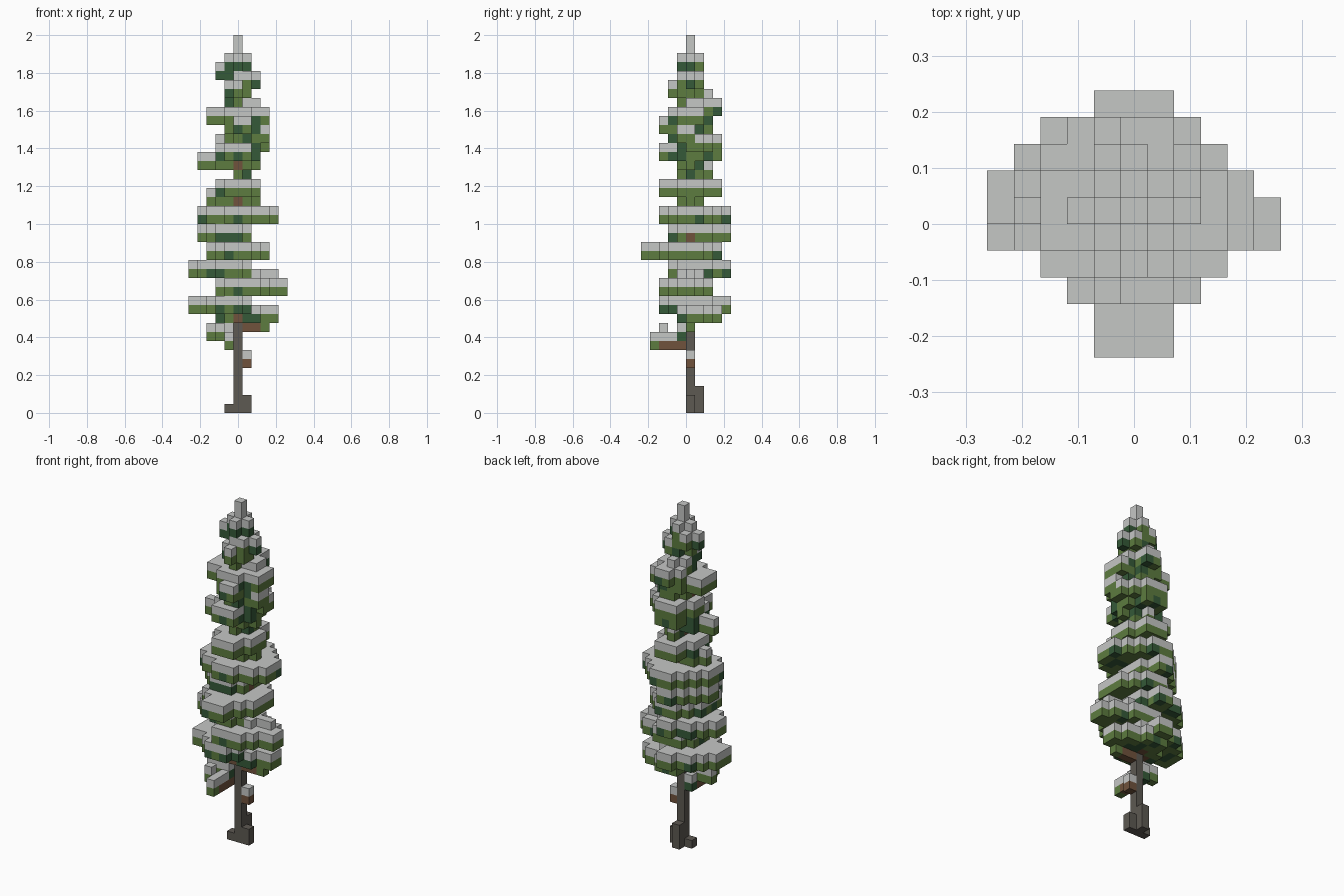
import bpy
import random
from mathutils import Vector

random.seed(4)
if "Cube" in bpy.data.objects:
    bpy.data.objects.remove(bpy.data.objects["Cube"], do_unlink=True)

HEIGHT = 42
UNIT = 2 / HEIGHT


def material(name, colour):
    mat = bpy.data.materials.new(name)
    mat.use_nodes = True
    rgba = (*colour, 1)
    mat.diffuse_color = rgba
    mat.node_tree.nodes["Principled BSDF"].inputs["Base Color"].default_value = rgba
    return mat


PALETTE = {
    "snow": material("snow grey white", (0.56, 0.57, 0.56)),
    "light": material("light needle green", (0.11, 0.20, 0.05)),
    "dark": material("dark needle green", (0.035, 0.10, 0.04)),
    "branch": material("branch brown", (0.16, 0.085, 0.045)),
    "bark": material("bark grey brown", (0.11, 0.10, 0.085)),
}

# Foliage tiers: level, then reach to the right, left, front and back
TIERS = [
    (38, 1, 1, 1, 1), (37, 2, 0, 0, 1), (36, 1, 2, 1, 1), (35, 1, 1, 2, 1),
    (34, 1, 0, 1, 2), (33, 1, 2, 0, 3), (32, 3, 3, 2, 2), (31, 1, 2, 3, 2),
    (30, 1, 3, 2, 1), (29, 2, 3, 1, 3), (28, 2, 2, 3, 3), (27, 4, 2, 1, 1),
    (26, 0, 1, 1, 2), (24, 2, 2, 3, 3), (23, 3, 2, 1, 1), (21, 4, 4, 3, 4),
    (19, 4, 1, 2, 4), (17, 3, 3, 5, 3), (15, 5, 1, 2, 4), (14, 2, 4, 1, 1),
    (13, 2, 5, 3, 2), (11, 5, 1, 3, 4), (10, 2, 4, 1, 3),
]

cells = {}


def rim_distance(x, y, right, left, front, back):
    """Distance from the trunk, where one marks the edge of the tier."""
    rx = (left if x > 0 else right) + 0.5
    ry = (back if y > 0 else front) + 0.5
    return (abs(x) / rx) ** 1.5 + (abs(y) / ry) ** 1.5


# Trunk and roots
for z in range(HEIGHT - 2):
    cells[0, 0, z] = "bark" if z < 25 else "branch"
for root in [(-1, 0, 0), (1, 0, 0), (1, 0, 1), (0, 1, 0), (0, 1, 1), (0, 1, 2)]:
    cells[root] = "bark"

# Tiers of needles around the trunk
for level, *reach in TIERS:
    for x in range(-5, 6):
        for y in range(-5, 5):
            rim = rim_distance(x, y, *reach)
            if rim > 1.05 or (x, y, level) in cells:
                continue
            if abs(x) + abs(y) == 1 and max(reach) > 2:
                colour = "branch"
            elif rim < 0.4 or random.random() < 0.25:
                colour = "dark"
            else:
                colour = "light"
            cells[x, y, level] = colour

# Lowest sparse boughs
for x in (1, 2):
    cells[x, 0, 9] = "branch"
cells[1, 0, 5] = "branch"
cells[3, 0, 9] = "light"
for y in (-1, -2, -3):
    cells[-1, y, 7] = "branch"
cells[-1, -4, 7] = "light"
cells[-1, 0, 7] = "dark"
for x, y in [(-2, -3), (-2, -1), (-3, -1)]:
    cells[x, y, 8] = "light"
cells[-1, -1, 8] = "dark"

# Snow lies on every open upper surface of the boughs
for (x, y, z), colour in list(cells.items()):
    if colour != "bark" and (x, y, z + 1) not in cells:
        cells[x, y, z + 1] = "snow"
for z in (HEIGHT - 2, HEIGHT - 1):
    cells[0, 0, z] = "snow"

AXES = [Vector(a) for a in ((1, 0, 0), (0, 1, 0), (0, 0, 1))]


def block_object(name, colours):
    """One mesh of cubes holding only the faces that can be seen."""
    index, faces, slots = {}, [], []
    for cell, colour in cells.items():
        if colour not in colours:
            continue
        centre = Vector(cell) + Vector((0, 0.5, 0.5))
        for a in range(3):
            for sign in (-1, 1):
                normal = AXES[a] * sign
                if tuple(int(c) for c in Vector(cell) + normal) in cells:
                    continue
                u = AXES[(a + 1) % 3] / 2
                v = AXES[(a + 2) % 3] / 2 * sign
                middle = centre + normal / 2
                corners = [middle - u - v, middle + u - v, middle + u + v, middle - u + v]
                faces.append([index.setdefault(tuple(c), len(index)) for c in corners])
                slots.append(colours.index(colour))
    mesh = bpy.data.meshes.new(name)
    mesh.from_pydata([Vector(c) * UNIT for c in index], [], faces)
    for colour in colours:
        mesh.materials.append(PALETTE[colour])
    mesh.polygons.foreach_set("material_index", slots)
    mesh.update()
    bpy.context.collection.objects.link(bpy.data.objects.new(name, mesh))


block_object("trunk", ["bark"])
block_object("branches", ["branch"])
block_object("needles", ["light", "dark"])
block_object("snow_cover", ["snow"])
